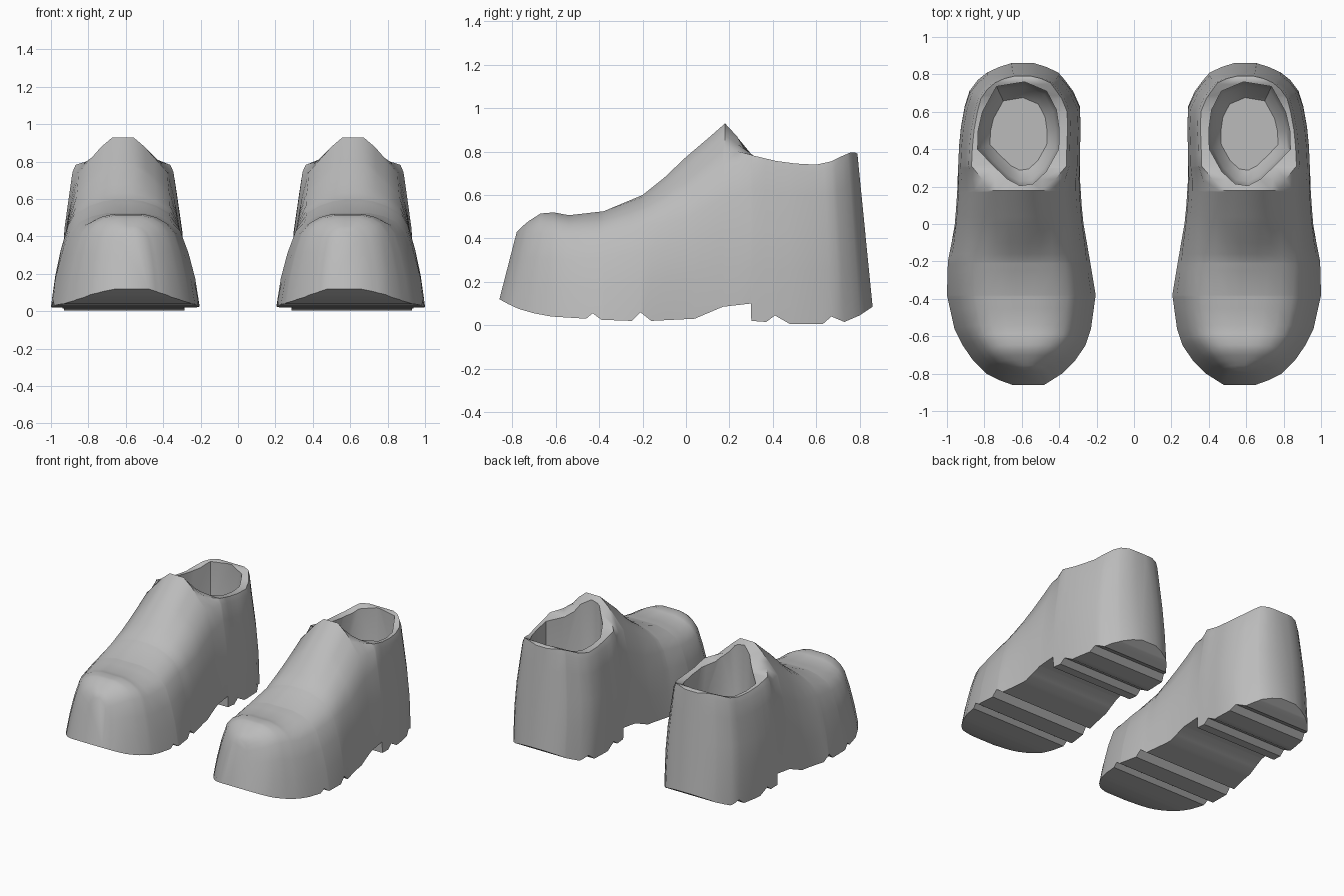
import bpy, bmesh, math
from mathutils import Vector

if "Cube" in bpy.data.objects:
    bpy.data.objects.remove(bpy.data.objects["Cube"])

# Single grey material
mat = bpy.data.materials.new("plain grey")
mat.use_nodes = True
GREY = (0.5, 0.5, 0.5, 1)
mat.diffuse_color = GREY
mat.node_tree.nodes["Principled BSDF"].inputs["Base Color"].default_value = GREY

# Tread profile: y, z
TREAD = [(-.86, .12), (-.82, .098), (-.77, .075), (-.7, .055), (-.62, .04), (-.46, .03),
         (-.43, .055), (-.39, .025), (-.25, .02), (-.21, .06), (-.16, .02), (.04, .03),
         (.17, .085), (.299, .1), (.301, .02), (.37, .015), (.41, .045), (.48, .005),
         (.63, .005), (.67, .04), (.73, .015), (.8, .045), (.86, .085)]

# Body stations: y, outer x, inner x, top z, lean of the top along y, section style
BODY = [(-.86, -.65, -.48, .43, .08, 0), (-.835, -.72, -.44, .455, .08, 0),
        (-.80, -.79, -.385, .48, .075, 0), (-.73, -.86, -.315, .515, .06, 0),
        (-.65, -.915, -.26, .52, .04, 0), (-.56, -.96, -.23, .507, .02, 0),
        (-.38, -1.0, -.205, .525, 0, 0), (-.2, -.995, -.235, .60, 0, .3),
        (-.1, -.975, -.252, .68, 0, .7), (0, -.958, -.27, .775, 0, 1),
        (.1, -.95, -.28, .86, 0, 1), (.18, -.945, -.285, .93, 0, 1),
        (.24, -.943, -.289, .865, 0, 1.35), (.31, -.94, -.29, .782, 0, 2),
        (.42, -.935, -.288, .757, -.005, 2), (.52, -.925, -.285, .745, -.015, 2),
        (.63, -.905, -.29, .74, -.03, 2), (.71, -.88, -.325, .755, -.04, 2),
        (.77, -.835, -.37, .78, -.05, 2), (.81, -.785, -.405, .795, -.055, 2),
        (.84, -.72, -.47, .797, -.062, 2), (.86, -.655, -.535, .79, -.07, 2)]

# Half cross-sections (width fraction, height fraction) for toe, instep and heel
STYLES = [
    [(1, 0), (.94, .28), (.85, .56), (.74, .8), (.62, .9), (.45, .965), (.25, 1), (.08, 1)],
    [(1, 0), (.98, .25), (.92, .45), (.84, .62), (.72, .79), (.5, .88), (.36, .94), (.17, 1)],
    [(1, 0), (1, .3), (.96, .55), (.88, .8), (.83, .95), (.78, 1), (.45, 1), (.15, 1)]]

# Foot opening outline
OPENING = [(-.585, .76), (-.467, .71), (-.415, .61), (-.4, .505), (-.403, .4), (-.47, .28),
           (-.54, .215), (-.61, .205), (-.676, .24), (-.76, .32), (-.836, .4), (-.833, .5),
           (-.81, .6), (-.735, .735)]


def sample(table, y):
    """Linear lookup of a table keyed by its first column."""
    for a, b in zip(table, table[1:]):
        if y <= b[0]:
            t = (y - a[0]) / (b[0] - a[0])
            return [p + (q - p) * t for p, q in zip(a[1:], b[1:])]
    return list(table[-1][1:])


def section(y):
    xl, xr, top, lean, style = sample(BODY, y)
    floor = sample(TREAD, y)[0]
    base = max(.04, floor if y < -.7 else .04)
    i = min(int(style), 1)
    half = []
    for p, q in zip(STYLES[i], STYLES[i + 1]):
        half.append([m + (n - m) * (style - i) for m, n in zip(p, q)])
    cx, hw = (xl + xr) / 2, (xr - xl) / 2
    pts = []
    for side, row in ((-1, half), (1, half[::-1])):
        for w, h in row:
            z = floor if h == 0 else base + h * (top - base)
            pts.append((cx + side * w * hw, y + lean * h, z))
    return pts


def loft(name, rings):
    """Closed tube of quads through equal rings, capped at both ends."""
    bm = bmesh.new()
    loops = [[bm.verts.new(p) for p in ring] for ring in rings]
    n = len(loops[0])
    for a, b in zip(loops, loops[1:]):
        for k in range(n):
            bm.faces.new((a[k], a[(k + 1) % n], b[(k + 1) % n], b[k]))
    bm.faces.new(loops[0])
    bm.faces.new(loops[-1])
    bmesh.ops.recalc_face_normals(bm, faces=bm.faces)
    me = bpy.data.meshes.new(name)
    bm.to_mesh(me)
    bm.free()
    me.materials.append(mat)
    ob = bpy.data.objects.new(name, me)
    bpy.context.collection.objects.link(ob)
    return ob


def activate(ob):
    bpy.ops.object.select_all(action='DESELECT')
    ob.select_set(True)
    bpy.context.view_layer.objects.active = ob


# Boot body with treaded sole
ys = sorted({r[0] for r in TREAD} | {r[0] for r in BODY})
right_boot = loft("right_boot", [section(y) for y in ys])

# Foot cavity, narrowing to a rounded floor
centre = Vector((-.615, .48))
rings = []
for z, s in ((1.2, 1), (.45, 1), (.32, .92), (.25, .7)):
    rings.append([(*(centre + (Vector(p) - centre) * s), z) for p in OPENING])
cavity = loft("cavity_cutter", rings)
cavity.hide_render = True

cut = right_boot.modifiers.new("cavity", 'BOOLEAN')
cut.operation = 'DIFFERENCE'
cut.solver = 'EXACT'
cut.object = cavity
activate(right_boot)
bpy.ops.object.modifier_apply(modifier=cut.name)
bpy.data.objects.remove(cavity)

# Mirrored left boot
left_mesh = right_boot.data.copy()
bm = bmesh.new()
bm.from_mesh(left_mesh)
bmesh.ops.scale(bm, vec=(-1, 1, 1), verts=bm.verts)
bmesh.ops.reverse_faces(bm, faces=bm.faces)
bm.to_mesh(left_mesh)
bm.free()
left_boot = bpy.data.objects.new("left_boot", left_mesh)
bpy.context.collection.objects.link(left_boot)

for boot in (right_boot, left_boot):
    activate(boot)
    bpy.ops.object.shade_smooth_by_angle(angle=math.radians(40))
